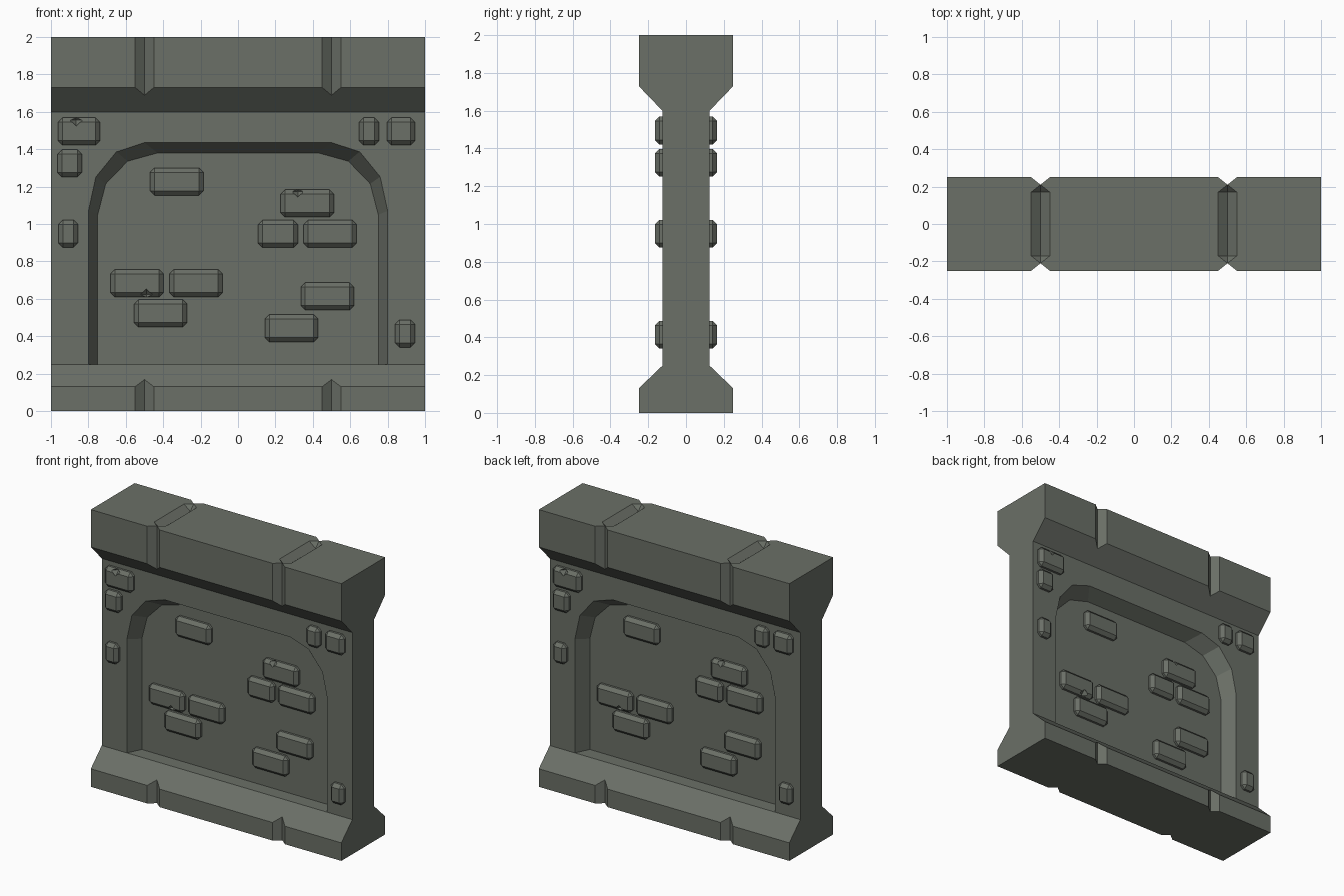
import bpy, bmesh, math
from mathutils import Matrix, Vector

if "Cube" in bpy.data.objects:
    bpy.data.objects.remove(bpy.data.objects["Cube"])

stone = bpy.data.materials.new("grey green stone")
stone.diffuse_color = (0.145, 0.16, 0.135, 1)
stone.use_nodes = True
stone.node_tree.nodes["Principled BSDF"].inputs["Base Color"].default_value = stone.diffuse_color


def finish(bm, name):
    bmesh.ops.recalc_face_normals(bm, faces=bm.faces[:])
    me = bpy.data.meshes.new(name)
    bm.to_mesh(me)
    bm.free()
    me.materials.append(stone)
    ob = bpy.data.objects.new(name, me)
    bpy.context.collection.objects.link(ob)
    return ob


def loft(name, a, b):
    """Closed solid between two matching outlines."""
    bm = bmesh.new()
    va, vb = [bm.verts.new(p) for p in a], [bm.verts.new(p) for p in b]
    bm.faces.new(va)
    bm.faces.new(vb[::-1])
    n = len(va)
    for i in range(n):
        bm.faces.new((va[i], va[(i + 1) % n], vb[(i + 1) % n], vb[i]))
    return finish(bm, name)


def hull(name, pts):
    bm = bmesh.new()
    for p in pts:
        bm.verts.new(p)
    bmesh.ops.convex_hull(bm, input=bm.verts[:])
    return finish(bm, name)


def cut(ob, cutter):
    m = ob.modifiers.new("cut", 'BOOLEAN')
    m.operation = 'DIFFERENCE'
    m.solver = 'EXACT'
    m.object = cutter
    cutter.hide_render = True
    bpy.context.view_layer.objects.active = ob
    bpy.ops.object.modifier_apply(modifier=m.name)
    bpy.data.objects.remove(cutter)


# Wall body: I-shaped profile with base and cap
half = [(0.25, 0), (0.25, 0.13), (0.125, 0.25), (0.125, 1.6), (0.25, 1.73), (0.25, 2)]
profile = half + [(-y, z) for y, z in reversed(half)]
wall = loft("wall_body", [(-1, y, z) for y, z in profile], [(1, y, z) for y, z in profile])


# Arched recess on both sides
def arch(cx, cz, rx, rz, y):
    right = [(cx + rx, 0.25)]
    right += [(cx + rx * math.cos(math.radians(a)), cz + rz * math.sin(math.radians(a)))
              for a in (0, 30, 60, 90)]
    pts = right + [(-x, z) for x, z in reversed(right)]
    return [Vector((x, y, z)) for x, z in pts]


inner = arch(0.43, 1.05, 0.32, 0.33, -0.025)
outer = arch(0.5, 1.07, 0.3, 0.365, -0.125)
# extend the sloped sides slightly past the wall face for a clean cut
outside = [o + (o - i) * 0.05 for o, i in zip(outer, inner)]
for p in outside:
    p.z = max(p.z, 0.25)
for s in (1, -1):
    cut(wall, loft("recess_cutter", [(p.x * s, p.y * s, p.z) for p in inner],
                   [(p.x * s, p.y * s, p.z) for p in outside]))

# Block joints: vertical V grooves on base and cap, closed V groove on top
for x in (-0.5, 0.5):
    for s in (1, -1):
        for z0, z1 in ((-0.1, 0.3), (1.55, 2.1)):
            tri = [(x - 0.0625, -0.26 * s), (x + 0.0625, -0.26 * s), (x, -0.21 * s)]
            cut(wall, loft("joint_cutter", [(a, b, z0) for a, b in tri],
                           [(a, b, z1) for a, b in tri]))
    pts = [(x, -0.21, 2), (x, 0.21, 2)]
    for y in (-0.17, 0.17):
        pts += [(x - 0.05, y, 2), (x + 0.05, y, 2), (x, y, 1.96), (x, y, 2.04)]
    cut(wall, hull("top_joint_cutter", pts))

# Raised bricks: x, z, width, optional chip position
panel_bricks = [(-0.327, 1.227, 0.285, None), (0.37, 1.11, 0.285, (0.32, 1.175)),
                (0.214, 0.947, 0.215, None), (0.492, 0.947, 0.285, None),
                (-0.54, 0.683, 0.285, (-0.49, 0.622)), (-0.225, 0.683, 0.285, None),
                (-0.414, 0.522, 0.285, None), (0.478, 0.613, 0.285, None),
                (0.286, 0.443, 0.285, None)]
border_bricks = [(-0.85, 1.495, 0.225, (-0.865, 1.555)), (-0.9, 1.324, 0.13, None),
                 (-0.908, 0.948, 0.105, None), (0.7, 1.495, 0.107, None),
                 (0.872, 1.495, 0.15, None), (0.893, 0.414, 0.107, None)]


def brick(name, x, z, w, face_y, chip):
    front, back = face_y - 0.04, face_y + 0.025
    bm = bmesh.new()
    bmesh.ops.create_cube(bm, size=1, matrix=Matrix.Translation((x, (front + back) / 2, z))
                          @ Matrix.Diagonal((w, back - front, 0.147, 1)))
    bmesh.ops.bevel(bm, geom=bm.edges[:], offset=0.024, segments=1, affect='EDGES')
    ob = finish(bm, name)
    if chip:
        c, r = Vector((chip[0], front + 0.005, chip[1])), 0.036
        cut(ob, hull("chip_cutter", [c + s * r * Vector(d) for s in (1, -1)
                                     for d in ((1, 0, 0), (0, 1, 0), (0, 0, 1))]))
    twin = ob.copy()                      # same brick on the back face
    twin.name = name + "_back"
    twin.rotation_euler.z = math.pi
    bpy.context.collection.objects.link(twin)


for x, z, w, chip in panel_bricks:
    brick("panel_brick", x, z, w, -0.025, chip)
for x, z, w, chip in border_bricks:
    brick("border_brick", x, z, w, -0.125, chip)
